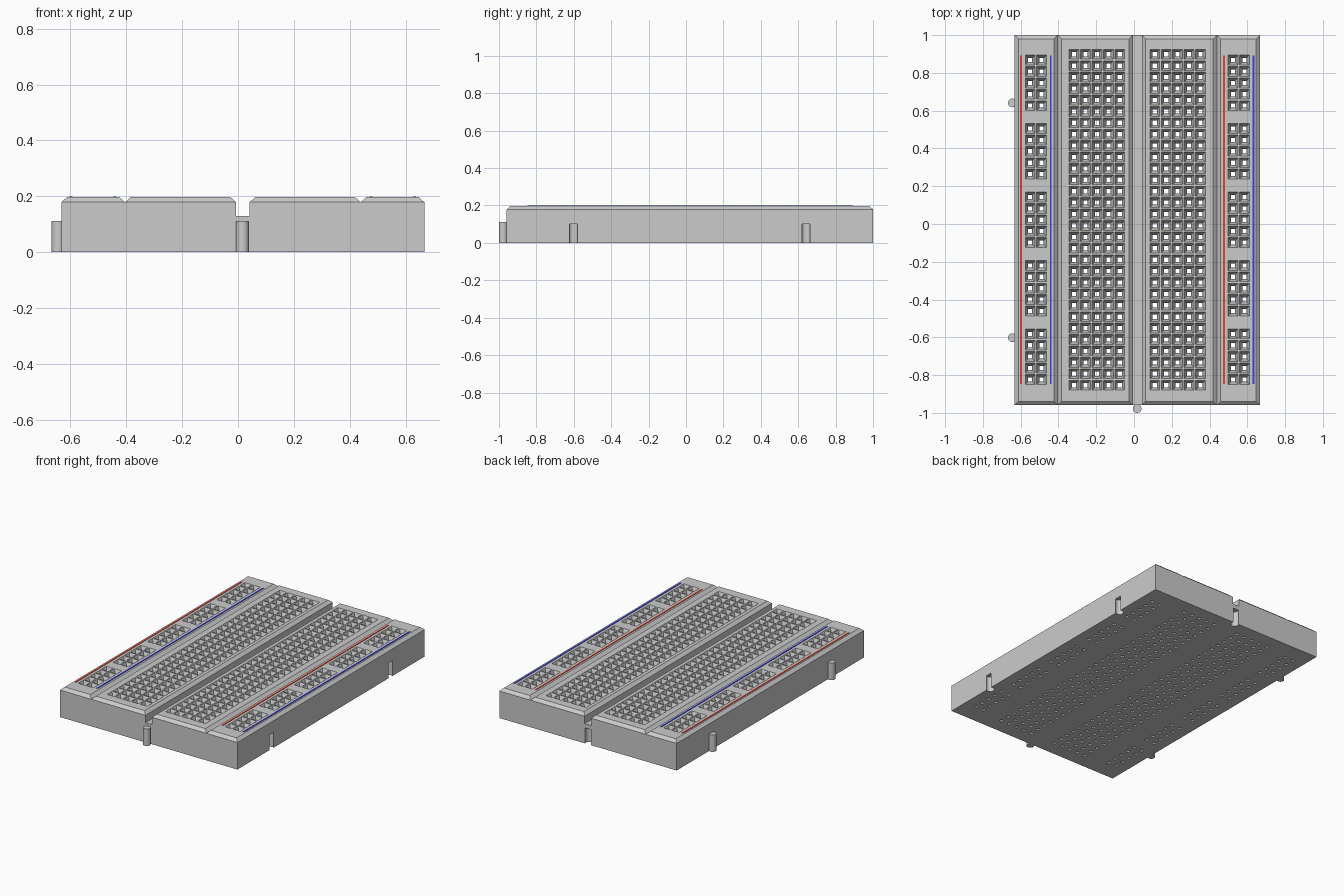
import bpy, bmesh, math
from mathutils import Matrix

if "Cube" in bpy.data.objects:
    bpy.data.objects.remove(bpy.data.objects["Cube"])

XC = 0.0175                  # middle of the body in x
Y0, Y1 = -0.959, 1.0         # front and back of the body
YC = 0.0225                  # middle of the hole field
TOP, EDGE, CH = 0.197, 0.179, 0.02
PITCH = 0.0604


def make_object(name, bm, color=None):
    bmesh.ops.recalc_face_normals(bm, faces=bm.faces)
    mesh = bpy.data.meshes.new(name)
    bm.to_mesh(mesh)
    bm.free()
    ob = bpy.data.objects.new(name, mesh)
    bpy.context.collection.objects.link(ob)
    if color:
        mat = bpy.data.materials.new(name + "_paint")
        mat.diffuse_color = color
        mat.use_nodes = True
        mat.node_tree.nodes["Principled BSDF"].inputs["Base Color"].default_value = mat.diffuse_color
        mesh.materials.append(mat)
    return ob


def loft(bm, rings):
    """Closed skin through equal rings of points."""
    rings = [[bm.verts.new(p) for p in r] for r in rings]
    n = len(rings[0])
    for a, b in zip(rings, rings[1:]):
        for i in range(n):
            bm.faces.new((a[i], a[(i + 1) % n], b[(i + 1) % n], b[i]))
    bm.faces.new(rings[0][::-1])
    bm.faces.new(rings[-1])


def square(x, y, r, z):
    return [(x - r, y - r, z), (x + r, y - r, z), (x + r, y + r, z), (x - r, y + r, z)]


def cylinder(bm, x, y, r, z0, z1):
    bmesh.ops.create_cone(bm, cap_ends=True, segments=32, radius1=r, radius2=r, depth=z1 - z0,
                          matrix=Matrix.Translation((x, y, (z0 + z1) / 2)))


def smooth(ob):
    bpy.ops.object.select_all(action='DESELECT')
    ob.select_set(True)
    bpy.context.view_layer.objects.active = ob
    bpy.ops.object.shade_smooth_by_angle(angle=math.radians(30))


# Body: mirrored cross-section with V grooves and a centre channel
half = [(0.024, 0.13), (0.024, EDGE), (0.024 + CH, TOP), (0.4215 - CH, TOP), (0.4215, EDGE),
        (0.4215 + CH, TOP), (0.6495 - CH, TOP), (0.6495, EDGE), (0.6495, 0)]
profile = half + [(-x, z) for x, z in reversed(half)]
bm = bmesh.new()
loft(bm, [[(XC + x, y, z) for x, z in profile] for y in (Y0, Y1)])
body = make_object("board_body", bm)

# Cutter: funnel-topped contact holes
bm = bmesh.new()
spots = []
for side in (-1, 1):
    for row in range(30):
        y = YC + (14.5 - row) * PITCH
        spots += [(XC + side * 0.2135 + (c - 2) * PITCH, y) for c in range(5)]
    for row in range(29):
        if row % 6 != 5:
            y = YC + (14 - row) * PITCH
            spots += [(XC + side * 0.537 + c * PITCH / 2, y) for c in (-1, 1)]
for x, y in spots:
    loft(bm, [square(x, y, r, z) for r, z in
              ((0.011, -0.02), (0.011, TOP - 0.03), (0.026, TOP), (0.026, TOP + 0.02))])

# Cutter: sloped front and back top edges
for y, s in ((Y0, 1), (Y1, -1)):
    tri = [(y - s * CH, EDGE - 0.018), (y + s * CH * 2, TOP + 0.018), (y - s * CH, TOP + 0.018)]
    loft(bm, [[(x, py, pz) for py, pz in tri] for x in (-0.8, 0.8)])

# Cutter: sockets on the right side and the back
PEG_Y = (0.641, -0.602)
for y in PEG_Y:
    cylinder(bm, 0.654, y, 0.0255, -0.02, 0.102)
cylinder(bm, 0.0165, Y1 - 0.013, 0.0255, -0.02, 0.102)
cutter = make_object("hole_cutter", bm)
cutter.hide_render = True

mod = body.modifiers.new("holes", 'BOOLEAN')
mod.operation = 'DIFFERENCE'
mod.solver = 'EXACT'
mod.object = cutter
bpy.context.view_layer.objects.active = body
bpy.ops.object.modifier_apply(modifier=mod.name)
bpy.data.objects.remove(cutter)
smooth(body)

# Joining pegs on the left side and the front
pegs = [(-0.644, y) for y in PEG_Y] + [(0.0165, -0.977)]
for i, (x, y) in enumerate(pegs):
    bm = bmesh.new()
    cylinder(bm, x, y, 0.023, 0, 0.112)
    smooth(make_object(f"joining_peg_{i + 1}", bm))

# Coloured stripes beside the power rails
for side, label in ((-1, "left"), (1, "right")):
    for offset, tint, color in ((-0.0785, "red", (0.75, 0.06, 0.04, 1)),
                                (0.0785, "blue", (0.04, 0.05, 0.7, 1))):
        x = XC + side * 0.537 + offset
        bm = bmesh.new()
        loft(bm, [[(x - 0.005, y, TOP - 0.003), (x + 0.005, y, TOP - 0.003),
                   (x + 0.005, y, TOP + 0.002), (x - 0.005, y, TOP + 0.002)]
                  for y in (YC - 0.87, YC + 0.87)])
        make_object(f"{label}_{tint}_stripe", bm, color)
